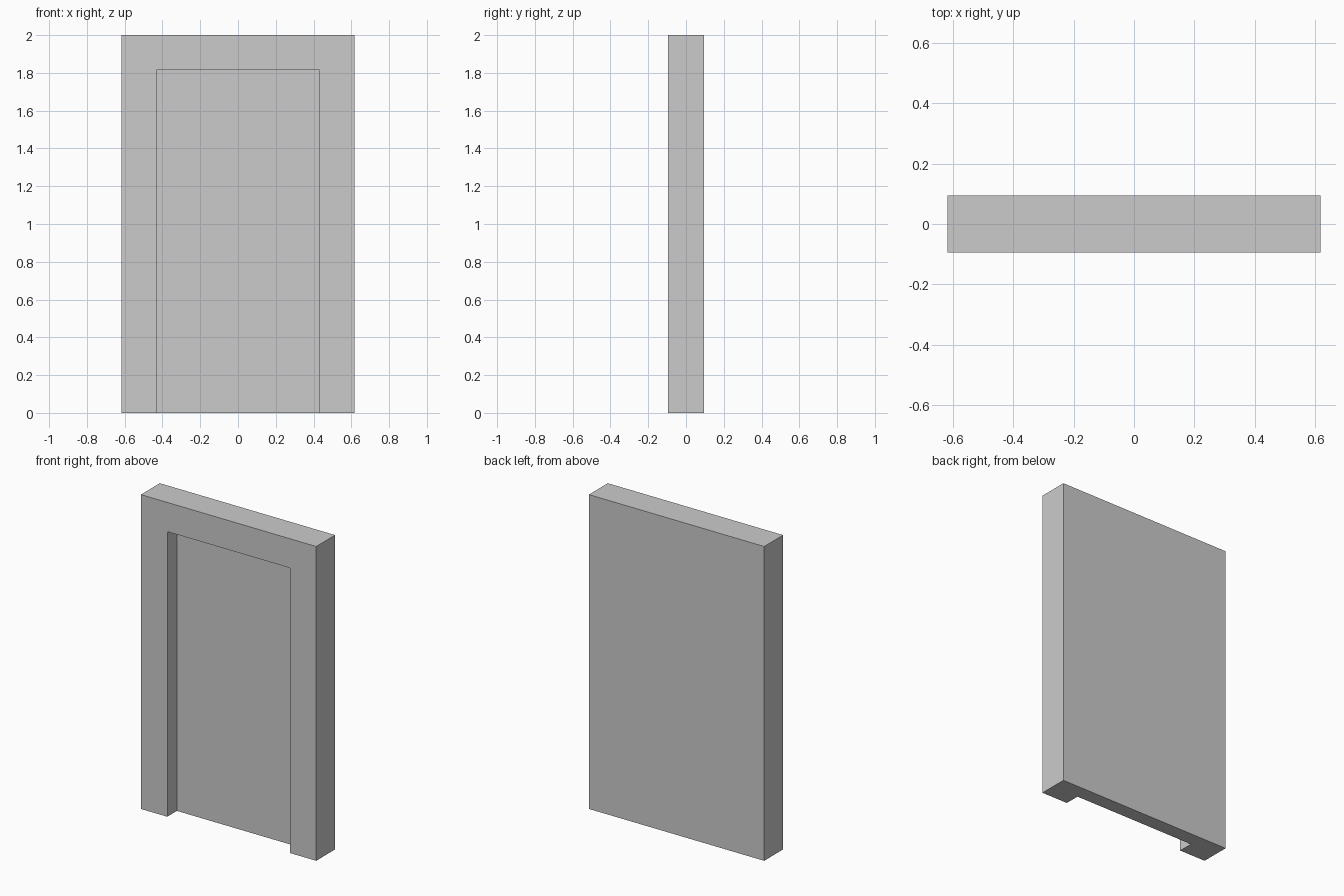
import bpy

if "Cube" in bpy.data.objects:
    bpy.data.objects.remove(bpy.data.objects["Cube"])

WIDTH, DEPTH, HEIGHT = 1.234, 0.19, 2.0
OPEN_W, OPEN_H = 0.863, 1.814
RECESS = 0.097


def box(name, x, y, z):
    """Axis-aligned box from three (min, max) ranges."""
    bpy.ops.mesh.primitive_cube_add(size=1, location=[sum(r) / 2 for r in (x, y, z)])
    ob = bpy.context.object
    ob.name = name
    ob.scale = [r[1] - r[0] for r in (x, y, z)]
    bpy.ops.object.transform_apply(location=True, rotation=False, scale=True)
    return ob


# Solid slab: door frame and back panel in one piece
front = -DEPTH / 2
frame = box("door_frame", (-WIDTH / 2, WIDTH / 2), (front, -front), (0, HEIGHT))

# Recessed doorway, open at the front and the bottom
cutter = box("doorway_cutter", (-OPEN_W / 2, OPEN_W / 2),
             (front - 0.1, front + RECESS), (-0.1, OPEN_H))
cutter.hide_render = True
cutter.display_type = 'WIRE'

cut = frame.modifiers.new("doorway", 'BOOLEAN')
cut.operation = 'DIFFERENCE'
cut.solver = 'EXACT'
cut.object = cutter
bpy.context.view_layer.objects.active = frame
bpy.ops.object.modifier_apply(modifier=cut.name)
bpy.data.objects.remove(cutter)
